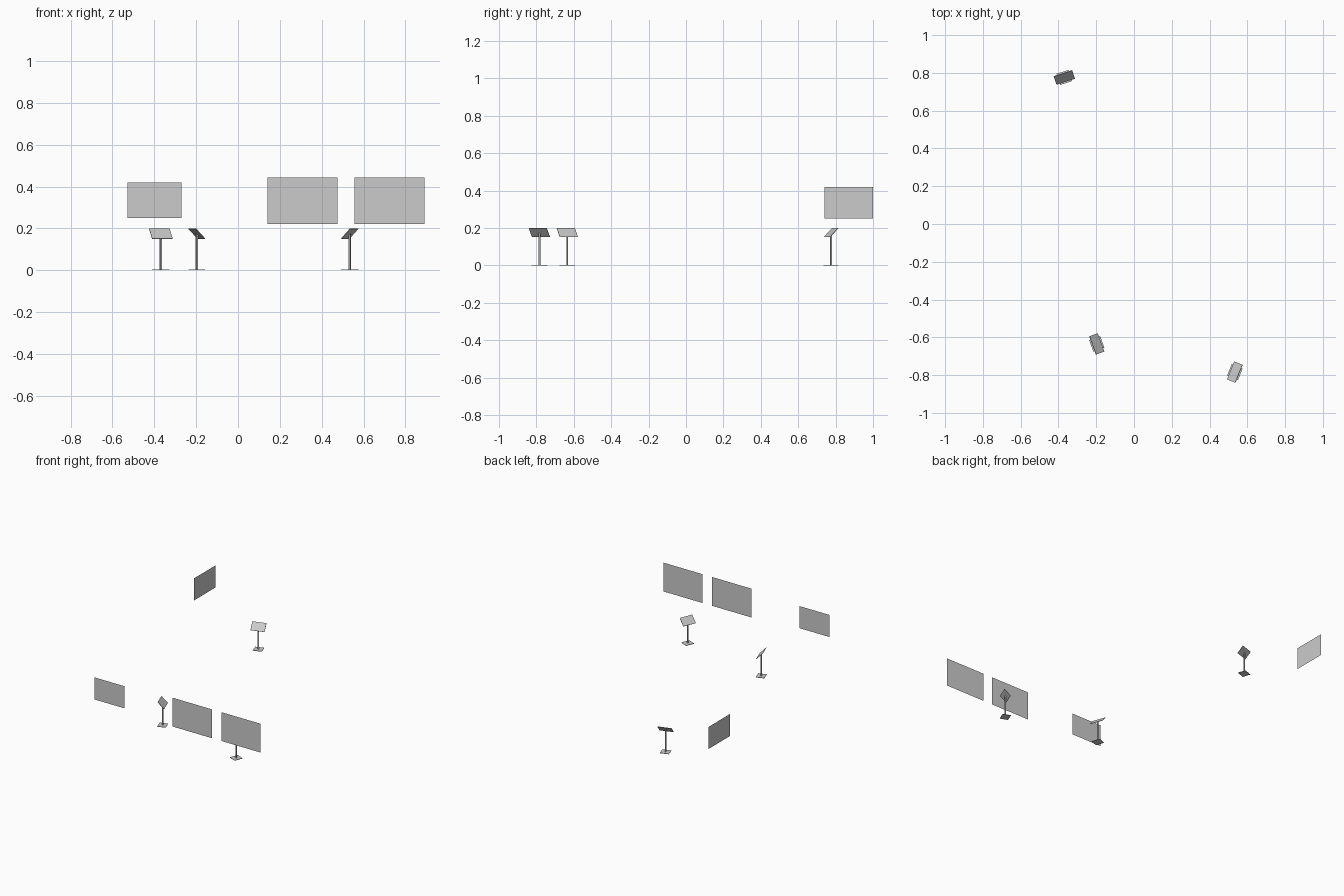
import bpy, bmesh
from math import radians
from mathutils import Matrix, Vector

if "Cube" in bpy.data.objects:
    bpy.data.objects.remove(bpy.data.objects["Cube"])


def make_object(name, bm, matrix=Matrix()):
    mesh = bpy.data.meshes.new(name)
    bm.to_mesh(mesh)
    bm.free()
    ob = bpy.data.objects.new(name, mesh)
    ob.matrix_world = matrix
    bpy.context.collection.objects.link(ob)
    return ob


def box(name, size, centre, place=Matrix(), tilt=0.0):
    bm = bmesh.new()
    bmesh.ops.create_cube(bm, size=1.0)
    bmesh.ops.scale(bm, vec=size, verts=bm.verts)
    local = Matrix.Translation(centre) @ Matrix.Rotation(tilt, 4, 'X')
    return make_object(name, bm, place @ local)


def panel(name, centre, width, height, turn):
    # flat upright sheet, facing -y before turning
    bm = bmesh.new()
    w, h = width / 2, height / 2
    bm.faces.new([bm.verts.new(p) for p in
                  ((-w, 0, -h), (w, 0, -h), (w, 0, h), (-w, 0, h))])
    place = Matrix.Translation(centre) @ Matrix.Rotation(radians(turn), 4, 'Z')
    return make_object(name, bm, place)


def info_stand(name, x, y, turn):
    place = Matrix.Translation((x, y, 0)) @ Matrix.Rotation(radians(turn), 4, 'Z')
    box(name + "_base", (0.066, 0.062, 0.003), Vector((0, 0, 0.0015)), place)
    box(name + "_post", (0.008, 0.008, 0.171), Vector((0, 0, 0.0875)), place)
    # sloping board, low edge towards the reader
    box(name + "_board", (0.103, 0.066, 0.003), Vector((0, 0, 0.175)),
        place, radians(46))


# hanging wall panels
panel("large_panel_inner", (0.309, -1.0, 0.332), 0.335, 0.222, 0)
panel("large_panel_outer", (0.725, -1.0, 0.332), 0.335, 0.222, 0)
panel("small_panel_front", (-0.398, -0.997, 0.335), 0.258, 0.17, 0)
panel("small_panel_side", (-0.894, 0.87, 0.335), 0.26, 0.17, 90)

# three reading stands
info_stand("rear_stand", -0.369, 0.776, 18)
info_stand("middle_stand", -0.197, -0.635, 110)
info_stand("right_stand", 0.534, -0.784, -112)
